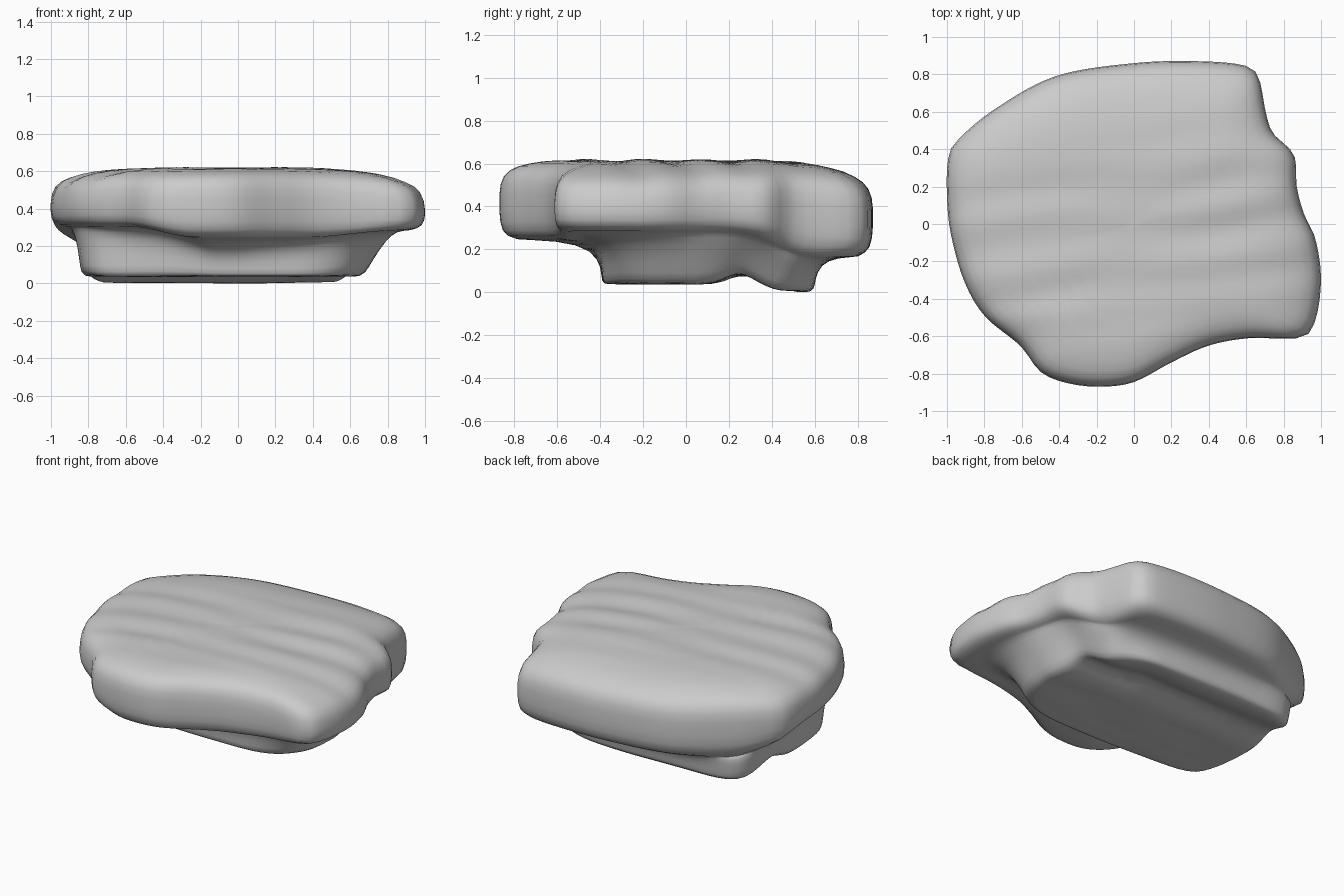
import bpy, bmesh, math
from mathutils import Vector, noise

if "Cube" in bpy.data.objects:
    bpy.data.objects.remove(bpy.data.objects["Cube"])

N = 112  # points around each ring

# plan outlines, counter-clockwise
SLAB = [(1.0, -.3), (.97, -.08), (.91, .05), (.87, .2), (.855, .37), (.74, .49), (.70, .62),
        (.67, .77), (.6, .845), (.35, .87), (0, .86), (-.42, .79), (-.75, .61), (-.95, .44),
        (-.995, .34), (-1.0, .15), (-.98, -.05), (-.91, -.3), (-.8, -.49), (-.61, -.65),
        (-.5, -.79), (-.36, -.85), (-.18, -.87), (0, -.845), (.2, -.74), (.4, -.65),
        (.62, -.61), (.88, -.61), (.965, -.53)]
BASE = [(.8, 0), (.76, .22), (.68, .42), (.58, .56), (.2, .61), (-.4, .61), (-.7, .585),
        (-.81, .48), (-.86, .2), (-.86, -.05), (-.83, -.25), (-.72, -.36), (-.3, -.4),
        (.3, -.4), (.62, -.38), (.76, -.25)]


def spline(pts, sub=24):
    """Closed smooth curve through the points."""
    out, n = [], len(pts)
    for i in range(n):
        a, b, c, d = (Vector(pts[(i + k) % n]) for k in (-1, 0, 1, 2))
        for s in range(sub):
            t = s / sub
            out.append(.5 * (2 * b + (c - a) * t + (2 * a - 5 * b + 4 * c - d) * t * t
                             + (3 * b - a - 3 * c + d) * t ** 3))
    return out


def by_angle(pts):
    """Resample an outline at equal angles round the centre."""
    dense = sorted((math.atan2(p.y, p.x), p.length) for p in spline(pts))
    dense = [(dense[-1][0] - math.tau, dense[-1][1])] + dense + [(dense[0][0] + math.tau, dense[0][1])]
    out, j = [], 0
    for i in range(N):
        a = -math.pi + math.tau * i / N
        while j < len(dense) - 2 and dense[j + 1][0] < a:
            j += 1
        (a0, r0), (a1, r1) = dense[j], dense[j + 1]
        r = r0 + (r1 - r0) * (a - a0) / max(a1 - a0, 1e-6)
        out.append(Vector((r * math.cos(a), r * math.sin(a))))
    return out


def step(a, b, v):
    t = min(1, max(0, (v - a) / (b - a)))
    return t * t * (3 - 2 * t)


def top_z(p):
    """Gently domed top with slanting layers."""
    q = p.y - .17 * p.x
    z = .622 - .1 * max(0, p.x - .2) ** 2 - .05 * max(0, -p.x - .2) ** 2 - .2 * max(0, p.y - .3) ** 2
    z += .006 * math.sin(24 * q + 1.5 * math.sin(2 * p.x)) * (1 - step(.35, .6, abs(q)))
    return z + .008 * noise.noise(Vector((p.x * 1.3, q * 7, 2)))


def under_z(p):
    """Underside of the overhanging slab."""
    z = .25 - .08 * step(.3, .65, p.y) + .04 * step(.4, .95, p.x) * (1 - step(.2, .6, p.y))
    return z + .06 * step(.25, .65, -p.x) * (1 - step(.1, .6, p.y))


def bottom_z(p):
    """Flat underside, a groove, then a ridge along the back."""
    z = .045 + .05 * math.exp(-((p.y - .29) / .09) ** 2) - .035 * step(.36, .52, p.y)
    return z + .008 * noise.noise(Vector((p.x * 1.5, p.y * 8, 5)))


def taper(p, h):
    """Lean the base wall in towards the ground, most on the right."""
    k = (1 - h) * (.13 * step(.3, .75, p.x) + .03)
    return p * (1 - k)


slab, base = by_angle(SLAB), by_angle(BASE)
rings = []
# layered top out to its rounded rim
for s, drop in [(.06, 0), (.14, 0), (.22, 0), (.3, 0), (.38, 0), (.46, 0), (.54, 0), (.62, 0), (.7, .002),
                (.77, .006), (.84, .014), (.9, .028), (.945, .046), (.975, .072), (.993, .11), (1, .16)]:
    rings.append([(*(p * s), top_z(p * s) - drop) for p in slab])
# slab edge and overhang
for s, f in [(1, .5), (.995, .32), (.982, .17), (.96, .06), (.925, 0)]:
    rings.append([(*(p * s), under_z(p) + f * (top_z(p) - .1 - under_z(p))) for p in slab])
# underside running in to the base wall, then down to the rounded bottom edge
for t, f in [(.25, 1), (.5, .98), (.74, .9), (.9, .76), (.97, .57), (1, .38), (1, .2), (1, .08)]:
    ring = []
    for a, b in zip(slab, base):
        p = a * .925 * (1 - t) + taper(b, min(1, f * 1.1)) * t
        ring.append((*p, bottom_z(b) + f * (under_z(a) - bottom_z(b))))
    rings.append(ring)
# bottom
for s in (.975, .93, .87, .8, .7, .6, .5, .4, .3, .2, .1):
    rings.append([(*(taper(p, 0) * s), bottom_z(p * s)) for p in base])

bm = bmesh.new()
loops = [[bm.verts.new(c) for c in r] for r in rings]
for a, b in zip(loops, loops[1:]):
    for i in range(N):
        j = (i + 1) % N
        bm.faces.new((a[i], b[i], b[j], a[j]))
bm.faces.new(loops[0])
bm.faces.new(loops[-1][::-1])
bmesh.ops.recalc_face_normals(bm, faces=bm.faces)
# soften the lower edges
soft = [v for r in loops[19:34] for v in r]
for _ in range(3):
    bmesh.ops.smooth_vert(bm, verts=soft, factor=.4, use_axis_x=True, use_axis_y=True, use_axis_z=True)

# stand the rock on the ground
low = min(v.co.z for v in bm.verts)
for v in bm.verts:
    v.co.z -= low
me = bpy.data.meshes.new("rock_slab")
bm.to_mesh(me)
bm.free()
rock = bpy.data.objects.new("rock_slab", me)
bpy.context.collection.objects.link(rock)
bpy.context.view_layer.objects.active = rock
rock.select_set(True)
bpy.ops.object.shade_smooth_by_angle(angle=math.radians(50))
